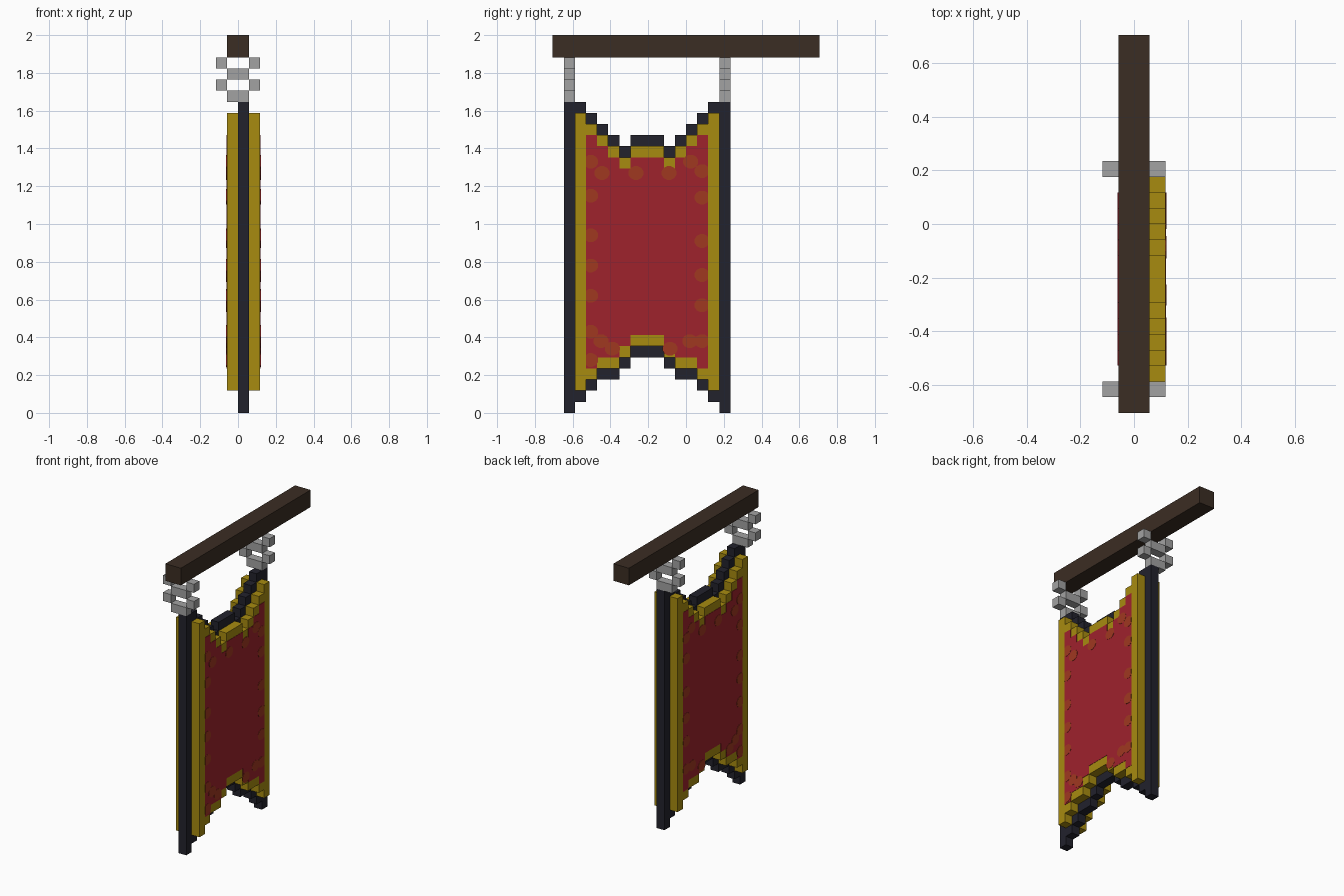
import bpy, bmesh, math

cube = bpy.data.objects.get("Cube")
if cube:
    bpy.data.objects.remove(cube, do_unlink=True)

U = 2 / 34  # one block


def material(name, hexcode):
    srgb = [int(hexcode[i:i + 2], 16) / 255 for i in (0, 2, 4)]
    lin = [c / 12.92 if c <= 0.04045 else ((c + 0.055) / 1.055) ** 2.4 for c in srgb]
    mat = bpy.data.materials.new(name)
    mat.use_nodes = True
    mat.diffuse_color = (*lin, 1)
    bsdf = mat.node_tree.nodes["Principled BSDF"]
    bsdf.inputs["Base Color"].default_value = (*lin, 1)
    bsdf.inputs["Roughness"].default_value = 0.9
    return mat


WOOD = material("dark wood", "3B2D23")
IRON = material("chain grey", "A2A2A2")
BLACK = material("black cloth", "22222C")
GOLD = material("gold trim", "A78B10")
RED = material("red cloth", "9F222C")
STAIN = material("rust pattern", "A03820")


def finish(name, bm, mat):
    bmesh.ops.recalc_face_normals(bm, faces=bm.faces)
    mesh = bpy.data.meshes.new(name)
    bm.to_mesh(mesh)
    bm.free()
    mesh.materials.append(mat)
    obj = bpy.data.objects.new(name, mesh)
    bpy.context.collection.objects.link(obj)
    return obj


def add_box(bm, lo, hi):
    """Box between two corners given in blocks."""
    verts = bmesh.ops.create_cube(bm, size=1)["verts"]
    for v in verts:
        for i in range(3):
            v.co[i] = (lo[i] + (v.co[i] + 0.5) * (hi[i] - lo[i])) * U


def add_prism(bm, outline, x0, x1):
    """Extrude a (y, z) outline along x."""
    face = bm.faces.new([bm.verts.new((x0, y, z)) for y, z in outline])
    ext = bmesh.ops.extrude_face_region(bm, geom=[face])["geom"]
    for v in ext:
        if isinstance(v, bmesh.types.BMVert):
            v.co.x = x1


def stepped_outline(y0, bottoms, tops):
    """Staircase outline from the bottom and top of each block column."""
    pts = []
    for i, z in enumerate(bottoms):
        pts += [(y0 + i, z), (y0 + i + 1, z)]
    for i in reversed(range(len(tops))):
        pts += [(y0 + i + 1, tops[i]), (y0 + i, tops[i])]
    n = len(pts)
    clean = []
    for i, p in enumerate(pts):  # drop points on straight runs
        a, b = pts[i - 1], pts[(i + 1) % n]
        if p == a or (a[0] == p[0] == b[0]) or (a[1] == p[1] == b[1] and b != p):
            continue
        clean.append(p)
    return [(y * U, z * U) for y, z in clean]


# Wooden crossbar
bm = bmesh.new()
add_box(bm, (-1, -12, 32), (1, 12, 34))
finish("crossbar", bm, WOOD)

# Two hanging chains of alternating blocks
for name, y in (("front_chain", -11), ("back_chain", 3)):
    bm = bmesh.new()
    for z in (28, 30):
        add_box(bm, (-1, y, z), (1, y + 1, z + 1))
        for x in (-2, 1):
            add_box(bm, (x, y, z + 1), (x + 1, y + 1, z + 2))
    finish(name, bm, IRON)

# Half profile of the banner, mirrored about its middle column
half_top = [28, 28, 27, 26, 25, 24, 25]
half_bottom = [0, 1, 2, 3, 3, 4, 5]
tops = half_top + [25] + half_top[::-1]
bottoms = half_bottom + [5] + half_bottom[::-1]


def inset_outline(k):
    """Banner outline moved in by k blocks."""
    cols = slice(k, len(tops) - k)
    return stepped_outline(-11 + k, [b + k for b in bottoms[cols]],
                           [t - k for t in tops[cols]])


# Black backing sheet, and the thicker gold slab that passes through it
bm = bmesh.new()
add_prism(bm, inset_outline(0), 0, U)
finish("black_backing", bm, BLACK)
bm = bmesh.new()
add_prism(bm, inset_outline(1), -U, 2 * U)
finish("gold_border", bm, GOLD)

# Thin red panels on both faces
SIDES = ((-U, -1), (2 * U, 1))
bm = bmesh.new()
for x, s in SIDES:
    add_prism(bm, inset_outline(2), x - s * 0.002, x + s * 0.002)
finish("red_panels", bm, RED)

# Rust spots round the rim of the red, cut off at its straight sides
Y_MIN, Y_MAX = -9 * U, 2 * U
spots = [(-0.505, z) for z in (1.33, 1.15, 0.94, 0.78, 0.62, 0.43, 0.28)]
spots += [(0.085, z) for z in (1.28, 1.14, 0.91, 0.73, 0.57, 0.38)]
spots += [(-0.445, 1.27), (-0.265, 1.27), (-0.09, 1.27), (0.025, 1.33),
          (-0.45, 0.38), (-0.39, 0.34), (-0.085, 0.34), (0.02, 0.38)]
bm = bmesh.new()
for x, s in SIDES:
    for cy, cz in spots:
        ring = []
        for k in range(12):
            a = math.tau * (k + 0.5) / 12
            y = min(max(cy + 0.041 * math.cos(a), Y_MIN), Y_MAX)
            ring.append((y, cz + 0.037 * math.sin(a)))
        add_prism(bm, ring, x + s * 0.001, x + s * 0.0035)
finish("rust_spots", bm, STAIN)
